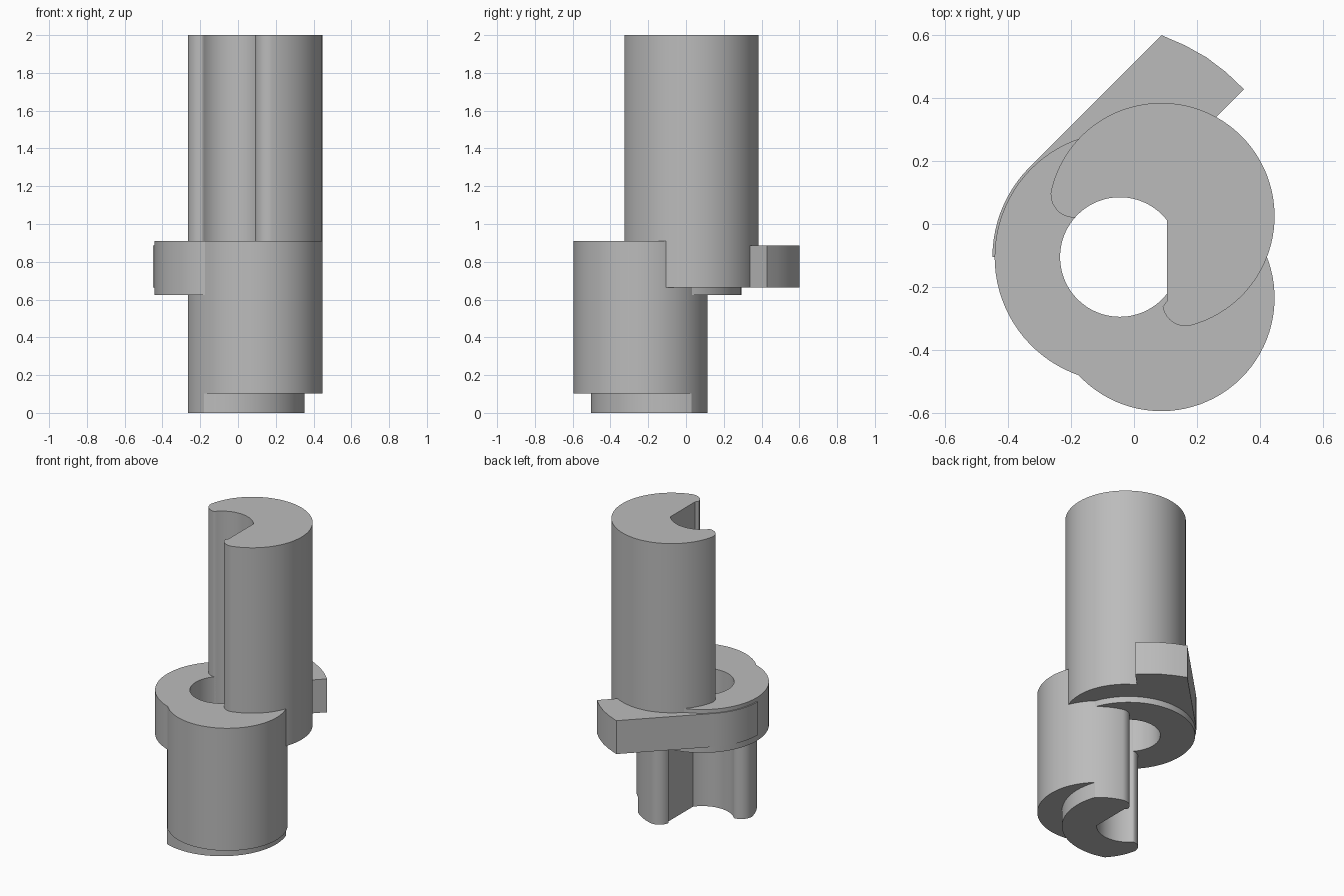
import bpy, bmesh
from math import cos, sin, radians

cube = bpy.data.objects.get("Cube")
if cube:
    bpy.data.objects.remove(cube, do_unlink=True)

# Single plain grey
grey = bpy.data.materials.new("machined_grey")
grey.use_nodes = True
grey.diffuse_color = (0.5, 0.5, 0.5, 1)
grey.node_tree.nodes["Principled BSDF"].inputs["Base Color"].default_value = (0.5, 0.5, 0.5, 1)

BORE = (-0.045, -0.105)     # axis of ring and bore
COLUMN = (0.087, 0.025)     # axis of the upper column
BORE_R, RING_R, COLUMN_R, LIP_R = 0.19, 0.398, 0.36, 0.075
FLAT_X = 0.105              # flat side of the bore


def arc(centre, radius, start, end, step=4):
    n = max(2, round(abs(end - start) / step))
    angles = [radians(start + (end - start) * i / n) for i in range(n + 1)]
    return [(centre[0] + radius * cos(a), centre[1] + radius * sin(a)) for a in angles]


def mirrored(points):
    return [(x, 2 * BORE[1] - y) for x, y in points]


def prism(name, loops, bottom, top):
    """Extrude an outline, with optional hole loops, between two heights."""
    bm = bmesh.new()
    edges = []
    for loop in loops:
        verts = [bm.verts.new((x, y, bottom)) for x, y in loop]
        edges += [bm.edges.new((v, verts[i - 1])) for i, v in enumerate(verts)]
    if len(loops) == 1:
        faces = [bm.faces.new(verts)]
    else:
        bmesh.ops.triangle_fill(bm, edges=edges, use_beauty=True)
        faces = list(bm.faces)
    new = bmesh.ops.extrude_face_region(bm, geom=faces, use_keep_orig=True)["geom"]
    moved = [v for v in new if isinstance(v, bmesh.types.BMVert)]
    bmesh.ops.translate(bm, verts=moved, vec=(0, 0, top - bottom))
    bmesh.ops.recalc_face_normals(bm, faces=bm.faces)
    mesh = bpy.data.meshes.new(name)
    bm.to_mesh(mesh)
    bm.free()
    mesh.materials.append(grey)
    obj = bpy.data.objects.new(name, mesh)
    bpy.context.collection.objects.link(obj)
    bpy.ops.object.select_all(action="DESELECT")
    obj.select_set(True)
    bpy.context.view_layer.objects.active = obj
    bpy.ops.object.shade_smooth_by_angle(angle=radians(30))


# Rounded lips and D-shaped channel shared by all crescent sections
lip_left = arc((-0.19, 0.095), LIP_R, 166, 268, 12)
lip_right = arc((0.165, -0.25), LIP_R, 190, 285, 12)
channel = lip_left[1:] + arc(BORE, BORE_R, 138, 38) + [(FLAT_X, -0.245)] + lip_right[:-1]

# Upper and lower columns
crescent = arc(COLUMN, COLUMN_R, -75, 166) + channel
prism("upper_column", [crescent], 0.665, 2.0)
prism("lower_column", [mirrored(crescent)], 0.103, 0.91)

# Foot: lower column trimmed to the ring radius
foot = (arc(COLUMN, COLUMN_R, -75, -47.5) + arc(BORE, RING_R, -20, 110)
        + arc(COLUMN, COLUMN_R, 137.5, 166) + channel)
prism("foot", [mirrored(foot)], 0.0, 0.103)

# Ring with D-shaped bore
prism("ring", [arc(BORE, RING_R, 0, 356), arc(BORE, BORE_R, 38, 322)], 0.625, 0.91)

# Stop tab running off the ring at a tangent
tab = ([(0.35, 0.428), (0.292, 0.483), (0.23, 0.53), (0.162, 0.568), (0.088, 0.6)]
       + arc(BORE, 0.405, 135, 180) + arc(BORE, 0.25, 180, 50) + [(0.13, 0.208)])
prism("stop_tab", [tab], 0.665, 0.885)
